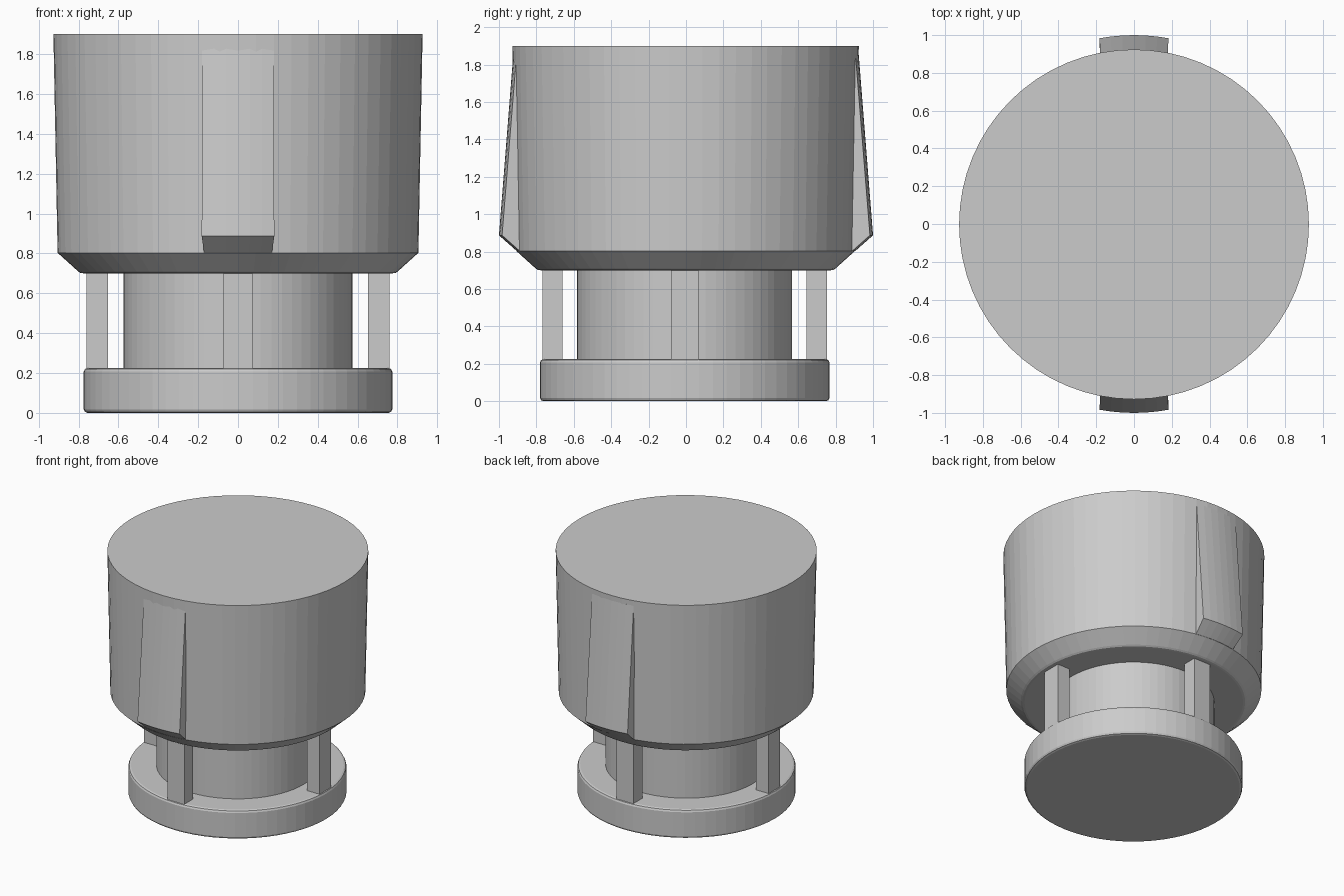
import bpy, bmesh
from math import sin, cos, pi, sqrt

if "Cube" in bpy.data.objects:
    bpy.data.objects.remove(bpy.data.objects["Cube"])

SEG = 64


def make_object(name, bm):
    bmesh.ops.recalc_face_normals(bm, faces=bm.faces[:])
    mesh = bpy.data.meshes.new(name)
    bm.to_mesh(mesh)
    bm.free()
    obj = bpy.data.objects.new(name, mesh)
    bpy.context.collection.objects.link(obj)
    return obj


def lathe(name, profile, cy):
    """Closed solid turned round z from (radius, z) points, bottom to top."""
    bm = bmesh.new()
    rings = [[bm.verts.new((r * cos(2 * pi * i / SEG), cy + r * sin(2 * pi * i / SEG), z))
              for i in range(SEG)] for r, z in profile]
    for a, b in zip(rings, rings[1:]):
        for i in range(SEG):
            j = (i + 1) % SEG
            bm.faces.new((a[i], a[j], b[j], b[i]))
    bm.faces.new(rings[0])
    bm.faces.new(rings[-1])
    return make_object(name, bm)


def box(name, x0, x1, y0, y1, z0, z1):
    bm = bmesh.new()
    bmesh.ops.create_cube(bm, size=1)
    for v in bm.verts:
        v.co = (x1 if v.co.x > 0 else x0, y1 if v.co.y > 0 else y0, z1 if v.co.z > 0 else z0)
    return make_object(name, bm)


def wedge(name, side):
    """Tapered catch with a curved outer face; rows are (radius, z, half width)."""
    rows = [(0.85, 0.82, 0.170), (0.905, 0.803, 0.170), (1.0, 0.887, 0.182),
            (0.923, 1.86, 0.180), (0.85, 1.86, 0.180)]
    n = 6
    bm = bmesh.new()
    grid = []
    for r, z, w in rows:
        xs = [w * (2 * i / n - 1) for i in range(n + 1)]
        grid.append([bm.verts.new((x, side * sqrt(r * r - x * x), z)) for x in xs])
    for k in range(len(rows)):
        a, b = grid[k], grid[(k + 1) % len(rows)]
        for i in range(n):
            bm.faces.new((a[i], a[i + 1], b[i + 1], b[i]))
    bm.faces.new([g[0] for g in grid])
    bm.faces.new([g[-1] for g in grid])
    return make_object(name, bm)


LOW_Y = -0.007

# Base disc with softened rims
lathe("base_disc", [(0.755, 0), (0.768, 0.005), (0.774, 0.018),
                    (0.774, 0.207), (0.768, 0.22), (0.755, 0.225)], LOW_Y)

# Central stem
lathe("stem", [(0.575, 0.2), (0.575, 0.72)], LOW_Y)

# Head: chamfered underside, slightly flared wall
lathe("head", [(0.775, 0.70), (0.79, 0.702), (0.802, 0.71), (0.905, 0.803), (0.926, 1.9)], -0.002)

# Four posts round the stem
for s, side in ((-1, "left"), (1, "right")):
    a, b = sorted((s * 0.652, s * 0.76))
    box("post_" + side, a, b, LOW_Y - 0.073, LOW_Y + 0.073, 0.21, 0.715)
for s, side in ((-1, "front"), (1, "back")):
    a, b = sorted((s * 0.652, s * 0.76))
    box("post_" + side, -0.073, 0.073, LOW_Y + a, LOW_Y + b, 0.21, 0.715)

# Catches front and back
wedge("catch_front", -1)
wedge("catch_back", 1)
